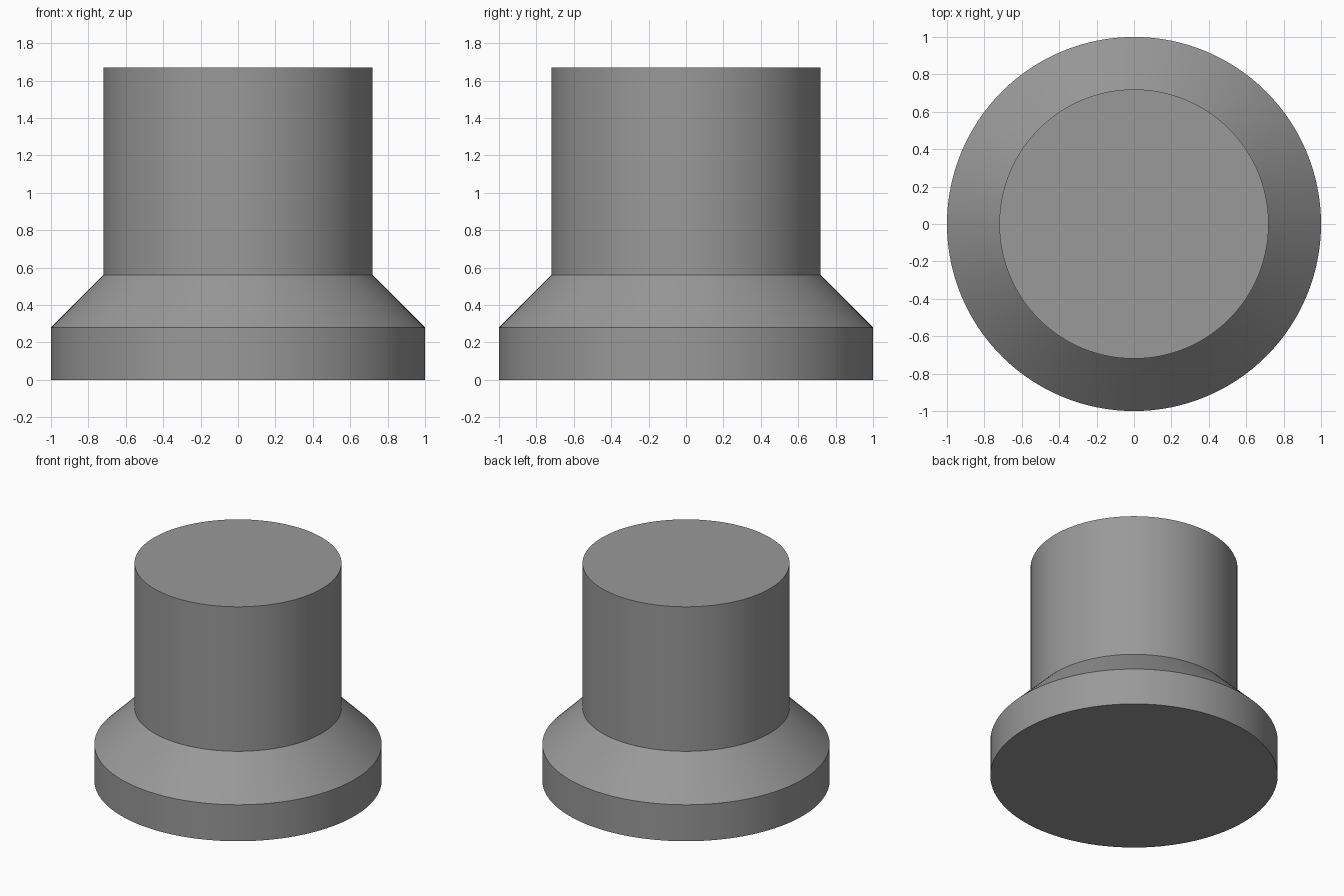
import bpy
import bmesh
import math
from mathutils import Matrix, Vector

cube = bpy.data.objects.get("Cube")
if cube:
    bpy.data.objects.remove(cube, do_unlink=True)

SEGMENTS = 128

# Plain grey material
grey = bpy.data.materials.new("grey")
grey.use_nodes = True
colour = (0.32, 0.32, 0.32, 1)
grey.diffuse_color = colour
grey.node_tree.nodes["Principled BSDF"].inputs["Base Color"].default_value = colour


def turned_solid(name, profile):
    """Closed solid of revolution from (radius, height) points, capped at both ends."""
    bm = bmesh.new()
    rings = []
    for radius, height in profile:
        ring = bmesh.ops.create_circle(
            bm, segments=SEGMENTS, radius=radius,
            matrix=Matrix.Translation(Vector((0, 0, height))))
        rings.append(ring["verts"])
    for low, high in zip(rings, rings[1:]):
        for i in range(SEGMENTS):
            j = (i + 1) % SEGMENTS
            bm.faces.new((low[i], low[j], high[j], high[i]))
    bm.faces.new(rings[0])
    bm.faces.new(rings[-1])
    bmesh.ops.recalc_face_normals(bm, faces=bm.faces)

    mesh = bpy.data.meshes.new(name)
    bm.to_mesh(mesh)
    bm.free()
    mesh.materials.append(grey)
    obj = bpy.data.objects.new(name, mesh)
    bpy.context.collection.objects.link(obj)
    bpy.ops.object.select_all(action="DESELECT")
    obj.select_set(True)
    bpy.context.view_layer.objects.active = obj
    bpy.ops.object.shade_smooth_by_angle(angle=math.radians(30))
    return obj


# Wide flange, 45-degree shoulder and straight stem in one turned body
turned_solid("flanged_plug", [(1, 0), (1, 0.28), (0.72, 0.56), (0.72, 1.67)])
